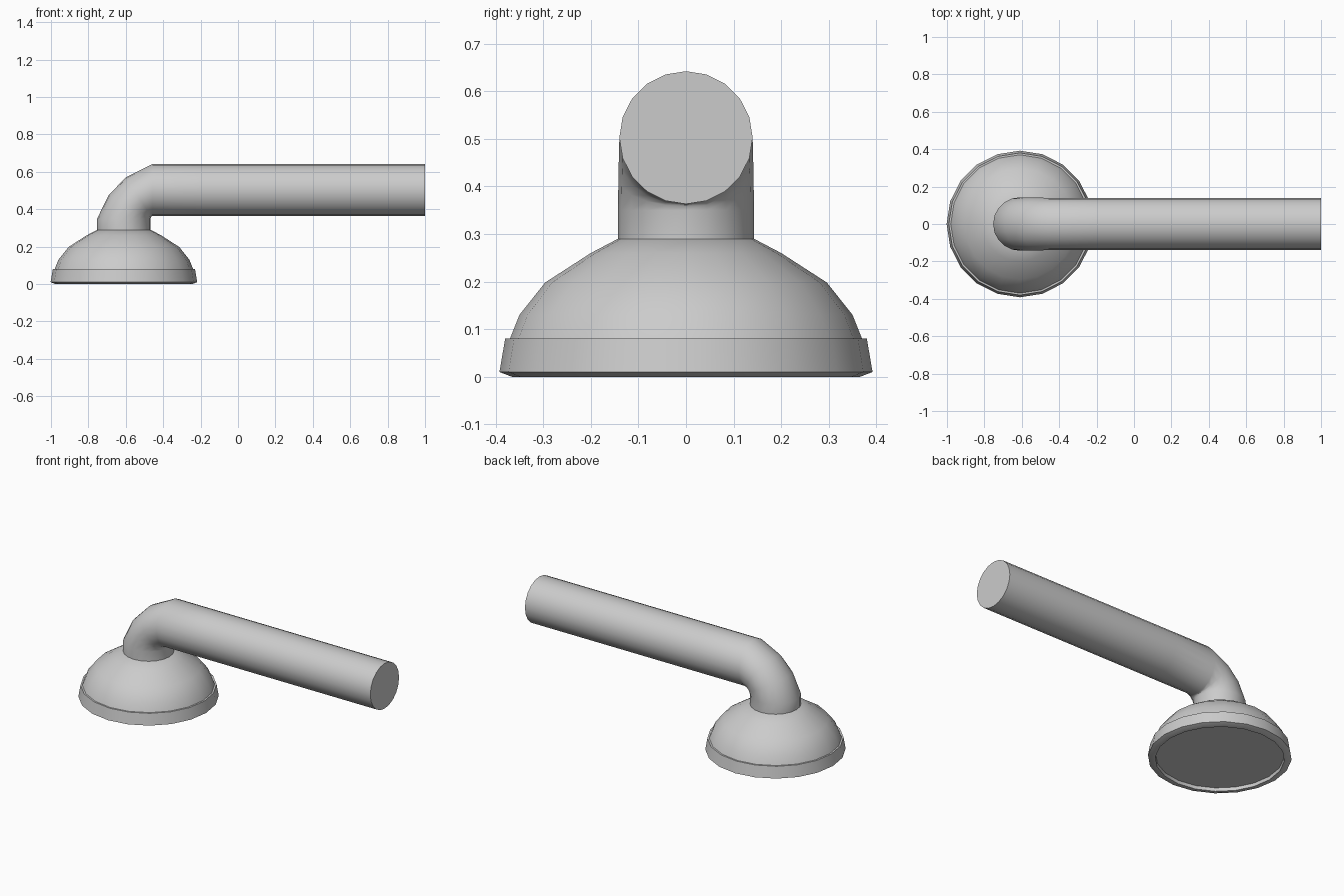
import bpy, bmesh
from math import sin, cos, pi
from mathutils import Vector

if "Cube" in bpy.data.objects:
    bpy.data.objects.remove(bpy.data.objects["Cube"])

SIDES = 20
HEAD_X = -0.61


def loft(name, rings, cap_start=False, cap_end=False):
    """Skin rings given as (centre, in-plane axis vector, half width along y)."""
    bm = bmesh.new()
    loops = []
    for centre, axis, width in rings:
        c, a = Vector(centre), Vector(axis)
        loops.append([bm.verts.new(c + a * cos(2 * pi * i / SIDES)
                                   + Vector((0, width * sin(2 * pi * i / SIDES), 0)))
                      for i in range(SIDES)])
    for lo, hi in zip(loops, loops[1:]):
        for i in range(SIDES):
            j = (i + 1) % SIDES
            bm.faces.new((lo[i], lo[j], hi[j], hi[i]))
    if cap_start:
        bm.faces.new(loops[0][::-1])
    if cap_end:
        bm.faces.new(loops[-1])
    bmesh.ops.recalc_face_normals(bm, faces=bm.faces)
    mesh = bpy.data.meshes.new(name)
    bm.to_mesh(mesh)
    bm.free()
    ob = bpy.data.objects.new(name, mesh)
    bpy.context.collection.objects.link(ob)
    bpy.ops.object.select_all(action='DESELECT')
    ob.select_set(True)
    bpy.context.view_layer.objects.active = ob
    bpy.ops.object.shade_smooth_by_angle(angle=pi / 6)
    return ob


def turned(profile):
    return [((HEAD_X, 0, z), (r, 0, 0), r) for r, z in profile]


def section(inner, outer, width):
    a, b = Vector((inner[0], 0, inner[1])), Vector((outer[0], 0, outer[1]))
    return ((a + b) / 2, (a - b) / 2, width)


# Shower head: recessed face, rim, ledge, dome
loft("shower_head", turned([
    (0.35, 0.02), (0.352, 0.0), (0.366, 0.0), (0.392, 0.01), (0.38, 0.08),
    (0.37, 0.08), (0.35, 0.13), (0.296, 0.198), (0.2, 0.26), (0.143, 0.29)]),
    cap_start=True, cap_end=True)

# Arm: short neck, pinched elbow, long straight handle
loft("arm", [
    section((-0.467, 0.285), (-0.753, 0.285), 0.143),
    section((-0.467, 0.35), (-0.753, 0.35), 0.143),
    section((-0.466, 0.358), (-0.692, 0.475), 0.142),
    section((-0.464, 0.361), (-0.599, 0.571), 0.141),
    section((-0.458, 0.363), (-0.458, 0.642), 0.14),
    section((-0.18, 0.363), (-0.18, 0.642), 0.14),
    section((1.0, 0.363), (1.0, 0.642), 0.14)],
    cap_start=True, cap_end=True)
